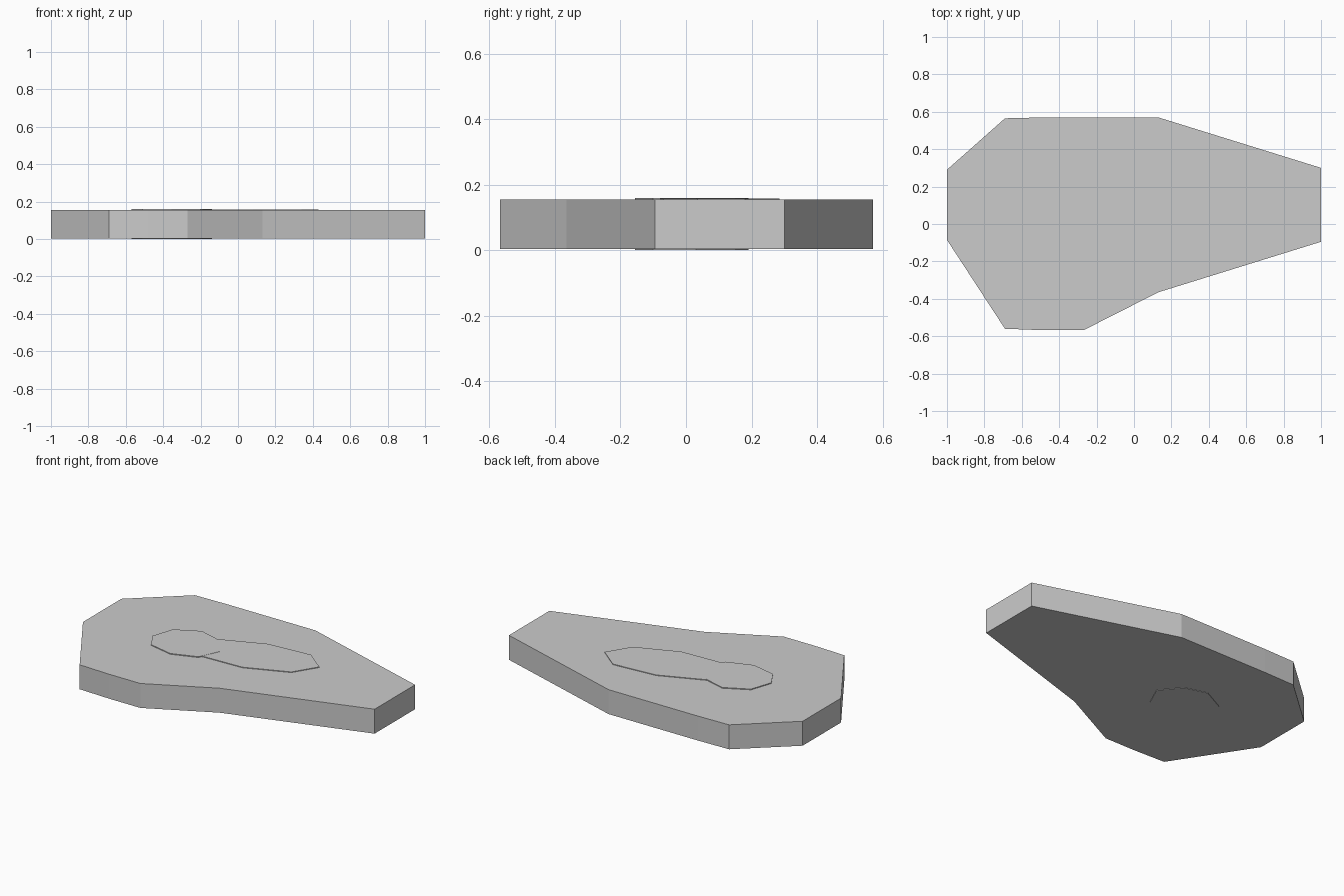
import bpy
import bmesh

if "Cube" in bpy.data.objects:
    bpy.data.objects.remove(bpy.data.objects["Cube"])


def slab(name, outline, z0, z1):
    """Flat-faced prism from a counter-clockwise outline."""
    bm = bmesh.new()
    base = bm.faces.new([bm.verts.new((x, y, z0)) for x, y in outline])
    top = bmesh.ops.extrude_face_region(bm, geom=[base], use_keep_orig=True)
    verts = [v for v in top["geom"] if isinstance(v, bmesh.types.BMVert)]
    bmesh.ops.translate(bm, verts=verts, vec=(0, 0, z1 - z0))
    bmesh.ops.recalc_face_normals(bm, faces=bm.faces)
    mesh = bpy.data.meshes.new(name)
    bm.to_mesh(mesh)
    bm.free()
    obj = bpy.data.objects.new(name, mesh)
    bpy.context.collection.objects.link(obj)
    return obj


# Main tapering body
slab("body_slab", [
    (-1, -0.085), (-0.69, -0.56), (-0.48, -0.568), (-0.27, -0.568),
    (0.13, -0.365), (1, -0.095), (1, 0.30), (0.13, 0.57),
    (-0.48, 0.57), (-0.69, 0.565), (-1, 0.29)], 0.003, 0.154)

# Round core, passing right through the body
slab("round_core", [
    (-0.14, 0.03), (-0.24, 0.15), (-0.38, 0.19), (-0.525, 0.115),
    (-0.57, -0.02), (-0.51, -0.12), (-0.355, -0.155), (-0.20, -0.10)],
    0.0, 0.159)

# Long inlay raised on the top only
slab("long_inlay", [
    (0.43, 0.18), (0.30, 0.285), (0.02, 0.265), (-0.26, 0.15),
    (-0.33, 0.02), (-0.20, -0.08), (0.08, -0.07), (0.34, 0.035)],
    0.02, 0.158)
